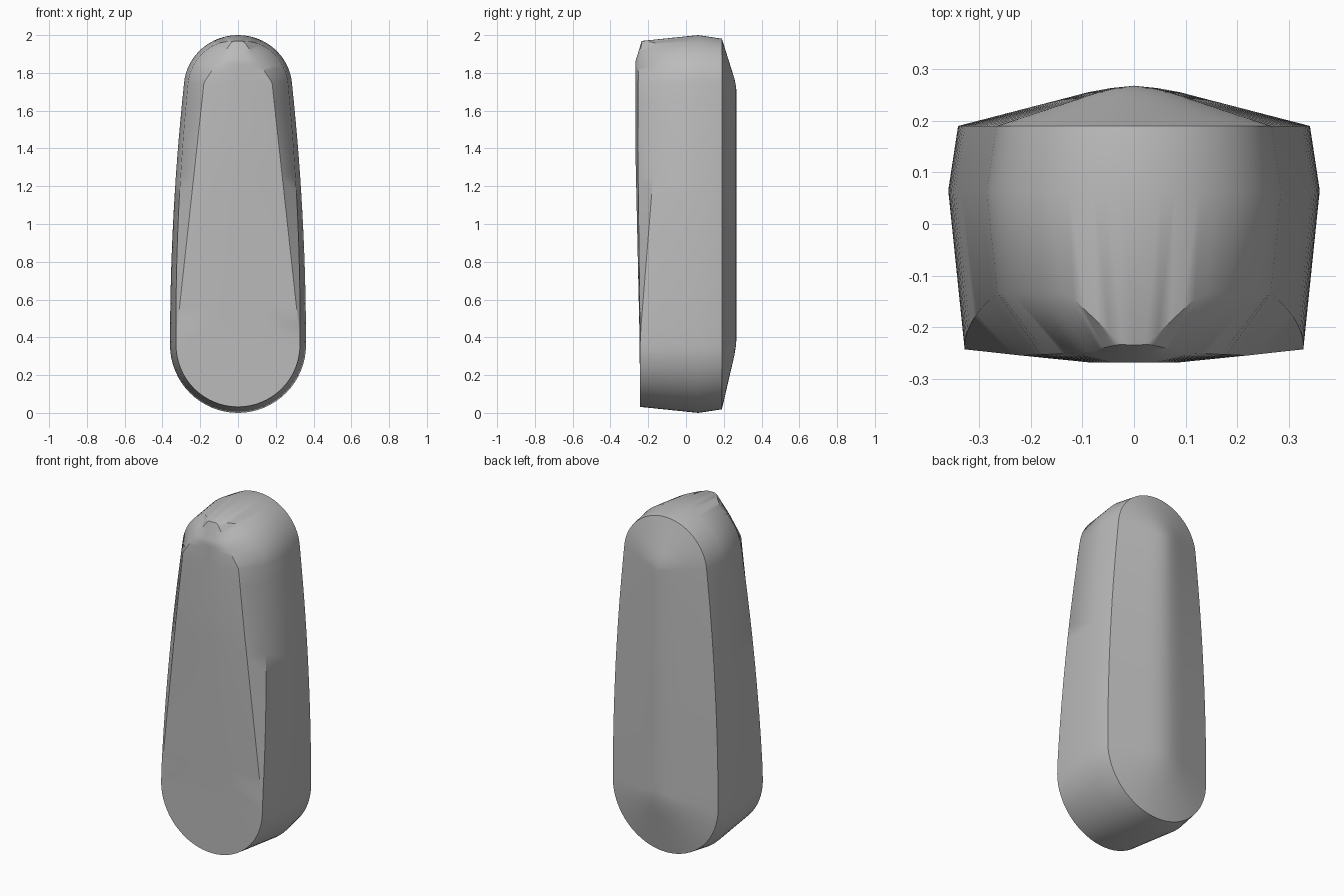
import bpy, bmesh, math
from mathutils import Vector

if "Cube" in bpy.data.objects:
    bpy.data.objects.remove(bpy.data.objects["Cube"])

ARC, SIDE = 16, 14


def ramp(z, pts):
    """Piecewise-linear lookup."""
    if z <= pts[0][0]:
        return pts[0][1]
    for (a, u), (b, v) in zip(pts, pts[1:]):
        if z <= b:
            return u + (v - u) * (z - a) / (b - a)
    return pts[-1][1]


# Half outline in x-z: bottom arc, gently bowed side, top arc
outline = []
for k in range(ARC):
    a = math.radians(-90 + 90 * k / ARC)
    outline.append(Vector((0.36 * math.cos(a), 0.36 + 0.36 * math.sin(a))))
for k in range(SIDE):
    t = k / SIDE
    outline.append(Vector((0.36 - 0.075 * t * t, 0.36 + 1.39 * t)))
for k in range(ARC + 1):
    a = math.radians(6 + 84 * k / ARC)
    outline.append(Vector((0.287 * math.cos(a), 1.72 + 0.28 * math.sin(a))))
outline[0].x = outline[-1].x = 0
last = len(outline) - 1
top_start = ARC + SIDE


def inset(i, d):
    """Outline point moved inward by d."""
    if i in (0, last):
        return Vector((0, outline[i].y + (d if i == 0 else -d)))
    t = (outline[i + 1] - outline[i - 1]).normalized()
    return outline[i] + Vector((-t.y, t.x)) * d


def row(i):
    """Cross-section strip from the back spine round to the front centre line."""
    pts = []
    rim = inset(i, 0.019)
    spine = Vector((0, min(max(rim.y, 0.40), 1.70)))
    for t, y in ((1, 0.268), (0.87, 0.2635), (0.74, 0.2555), (0.6, 0.243), (0, 0.19)):
        p = rim.lerp(spine, t)
        pts.append((p.x, y, p.y))
    o = outline[i]
    pts.append((o.x, 0.065, o.y))

    # Outer and inner edges of the front chamfer
    u = max(0, (i - top_start) / (ARC - 1))
    if u == 0:
        yc = ramp(o.y, [(0.4, -0.243), (1.75, -0.134)])
    else:
        yc = ramp(-o.x, [(-0.14, -0.134), (-0.028, -0.233)])
    c = inset(i, 0.032 * (0.065 - yc) / 0.31)
    edge_y = ramp(c.y, [(0.4, -0.243), (1.4, -0.255), (1.75, -0.253)])
    if o.y <= 0.4 or i >= last - 1:
        d, edge_y = c.copy(), yc
    elif u == 0:
        d = Vector((ramp(c.y, [(0.4, 0.327), (1.75, 0.18)]), c.y))
    else:
        d = Vector((0.18, 1.75)).lerp(Vector((0.028, 1.972)), u)
        edge_y = ramp(d.y, [(1.75, -0.253), (1.86, -0.25), (1.972, -0.233)])
    pts.append((c.x, yc, c.y))
    pts.append((d.x, edge_y, d.y))

    # Slightly crowned front panel
    mid_y = ramp(d.y, [(0.04, -0.243), (0.4, -0.246), (1.4, -0.268),
                       (1.86, -0.268), (1.974, -0.233)])
    if i in (0, last):
        mid_y = edge_y
    pts.append((d.x * 0.42, mid_y, d.y))
    pts.append((0, mid_y, d.y))
    return pts


# Body: half skin, mirrored across x = 0
bm = bmesh.new()
grid = [[bm.verts.new(p) for p in row(i)] for i in range(last + 1)]
for r, s in zip(grid, grid[1:]):
    for j in range(len(r) - 1):
        bm.faces.new((r[j], r[j + 1], s[j + 1], s[j]))
bmesh.ops.remove_doubles(bm, verts=bm.verts[:], dist=0.0003)
bmesh.ops.mirror(bm, geom=bm.verts[:] + bm.edges[:] + bm.faces[:], axis='X', merge_dist=0.0003)
bmesh.ops.remove_doubles(bm, verts=bm.verts[:], dist=0.0003)
bmesh.ops.recalc_face_normals(bm, faces=bm.faces[:])
mesh = bpy.data.meshes.new("body")
bm.to_mesh(mesh)
bm.free()

grey = bpy.data.materials.new("mid grey")
grey.diffuse_color = (0.5, 0.5, 0.5, 1)
grey.use_nodes = True
grey.node_tree.nodes["Principled BSDF"].inputs["Base Color"].default_value = grey.diffuse_color
mesh.materials.append(grey)
body = bpy.data.objects.new("body", mesh)
bpy.context.collection.objects.link(body)
bpy.context.view_layer.objects.active = body
body.select_set(True)
bpy.ops.object.shade_smooth_by_angle(angle=math.radians(35))
